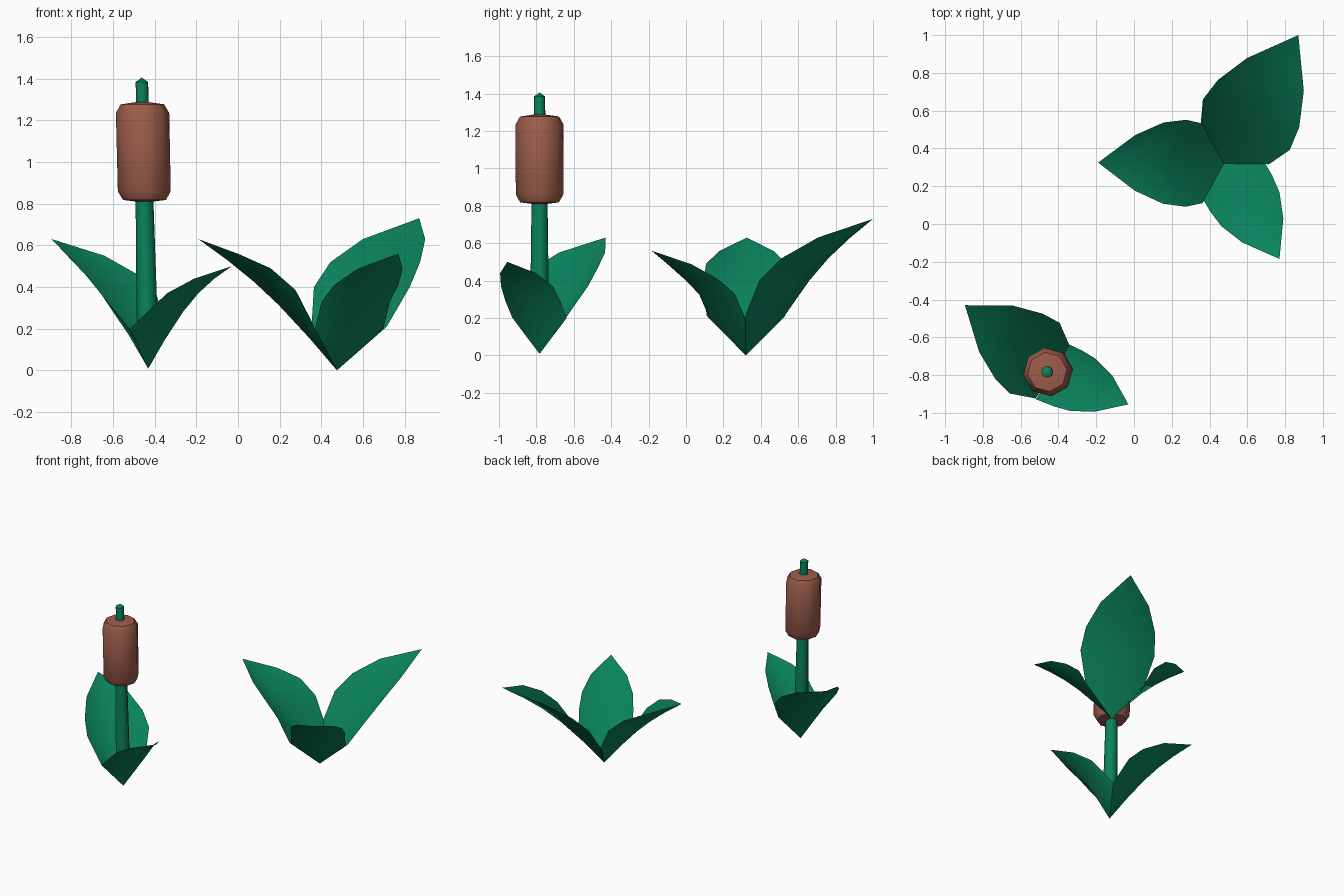
import bpy
import bmesh
import math
from mathutils import Vector, Matrix

default = bpy.data.objects.get("Cube")
if default:
    bpy.data.objects.remove(default, do_unlink=True)


def make_material(name, colour):
    mat = bpy.data.materials.new(name)
    mat.use_nodes = True
    mat.diffuse_color = (*colour, 1)
    mat.node_tree.nodes["Principled BSDF"].inputs["Base Color"].default_value = (*colour, 1)
    return mat


green = make_material("leaf green", (0.003, 0.225, 0.108))
brown = make_material("seed head brown", (0.335, 0.108, 0.07))


def finish(name, bm, material, smooth_angle):
    mesh = bpy.data.meshes.new(name)
    bm.to_mesh(mesh)
    bm.free()
    mesh.materials.append(material)
    obj = bpy.data.objects.new(name, mesh)
    bpy.context.collection.objects.link(obj)
    bpy.ops.object.select_all(action="DESELECT")
    obj.select_set(True)
    bpy.context.view_layer.objects.active = obj
    bpy.ops.object.shade_smooth_by_angle(angle=math.radians(smooth_angle))
    return obj


def make_leaf(name, base, tip, arch, skew, rim):
    """Folded leaf: arched keel from base to tip, rim = (reach, half width, height)."""
    bm = bmesh.new()
    base, tip = Vector(base), Vector(tip)
    forward = Vector((tip.x - base.x, tip.y - base.y, 0)).normalized()
    side = Vector((-forward.y, forward.x, 0))
    root, point = bm.verts.new(base), bm.verts.new(tip)
    keel = [root]
    for t in (0.2, 0.42, 0.6, 0.79):
        lift = Vector((0, 0, arch * math.sin(math.pi * t)))
        keel.append(bm.verts.new(base.lerp(tip, t) + lift))
    keel.append(point)
    for sign in (1, -1):
        edge = [root]
        for i, (reach, width, height) in enumerate(rim):
            reach += sign * skew / (i + 1)
            spot = base + forward * reach + side * (sign * width)
            spot.z = height
            edge.append(bm.verts.new(spot))
        edge.append(point)
        for i in range(len(keel) - 1):
            loop = [keel[i], keel[i + 1], edge[i + 1], edge[i]]
            loop = list(dict.fromkeys(loop))
            bm.faces.new(loop if sign > 0 else loop[::-1])
    return finish(name, bm, green, 80)


def make_turned(name, profile, sides, turn, foot, material):
    """Turned part from (radius, height) pairs, leaning slightly to the right."""
    bm = bmesh.new()
    rings = []
    for radius, height in profile:
        centre = Vector((foot[0] - 0.022 * height, foot[1], height))
        if radius == 0:
            rings.append([bm.verts.new(centre)] * sides)
            continue
        ring = []
        for i in range(sides):
            spin = Matrix.Rotation(math.tau * i / sides + turn, 3, "Z")
            ring.append(bm.verts.new(centre + spin @ Vector((radius, 0, 0))))
        rings.append(ring)
    for low, high in zip(rings, rings[1:]):
        for i in range(sides):
            j = (i + 1) % sides
            bm.faces.new(list(dict.fromkeys((low[i], low[j], high[j], high[i]))))
    return finish(name, bm, material, 46)


# Three-leaf plant
plant = (0.475, 0.32, 0)
make_leaf("right_leaf", plant, (-0.19, 0.325, 0.63), 0.05, 0,
          [(0.11, 0.21, 0.21), (0.2, 0.23, 0.385), (0.32, 0.215, 0.49), (0.47, 0.147, 0.557)])
make_leaf("back_leaf", plant, (0.87, 1.0, 0.73), 0.07, 0,
          [(0.117, 0.209, 0.21), (0.238, 0.266, 0.4), (0.367, 0.249, 0.52), (0.546, 0.173, 0.63)])
make_leaf("front_leaf", plant, (0.77, -0.185, 0.56), 0.05, 0,
          [(0.115, 0.19, 0.2), (0.18, 0.19, 0.33), (0.28, 0.178, 0.41), (0.41, 0.126, 0.487)])

# Two leaves around the reed
reed = (-0.431, -0.783, 0.008)
make_leaf("reed_large_leaf", reed, (-0.895, -0.43, 0.63), 0.06, -0.014,
          [(0, 0.166, 0.2), (0.12, 0.229, 0.37), (0.222, 0.214, 0.46), (0.376, 0.152, 0.55)])
make_leaf("reed_small_leaf", reed, (-0.03, -0.955, 0.5), 0.07, 0.024,
          [(0, 0.168, 0.2), (0.09, 0.165, 0.29), (0.172, 0.154, 0.37), (0.292, 0.107, 0.44)])

# Reed stem and seed head
make_turned("reed_stem",
            [(0, 0.02), (0.05, 0.15), (0.05, 0.3), (0.043, 0.82), (0.031, 1.28), (0.03, 1.385), (0, 1.405)],
            8, 0.12, reed, green)
make_turned("seed_head",
            [(0, 0.805), (0.104, 0.818), (0.128, 0.86), (0.129, 1.235), (0.105, 1.277), (0, 1.292)],
            8, 0.12, reed, brown)
